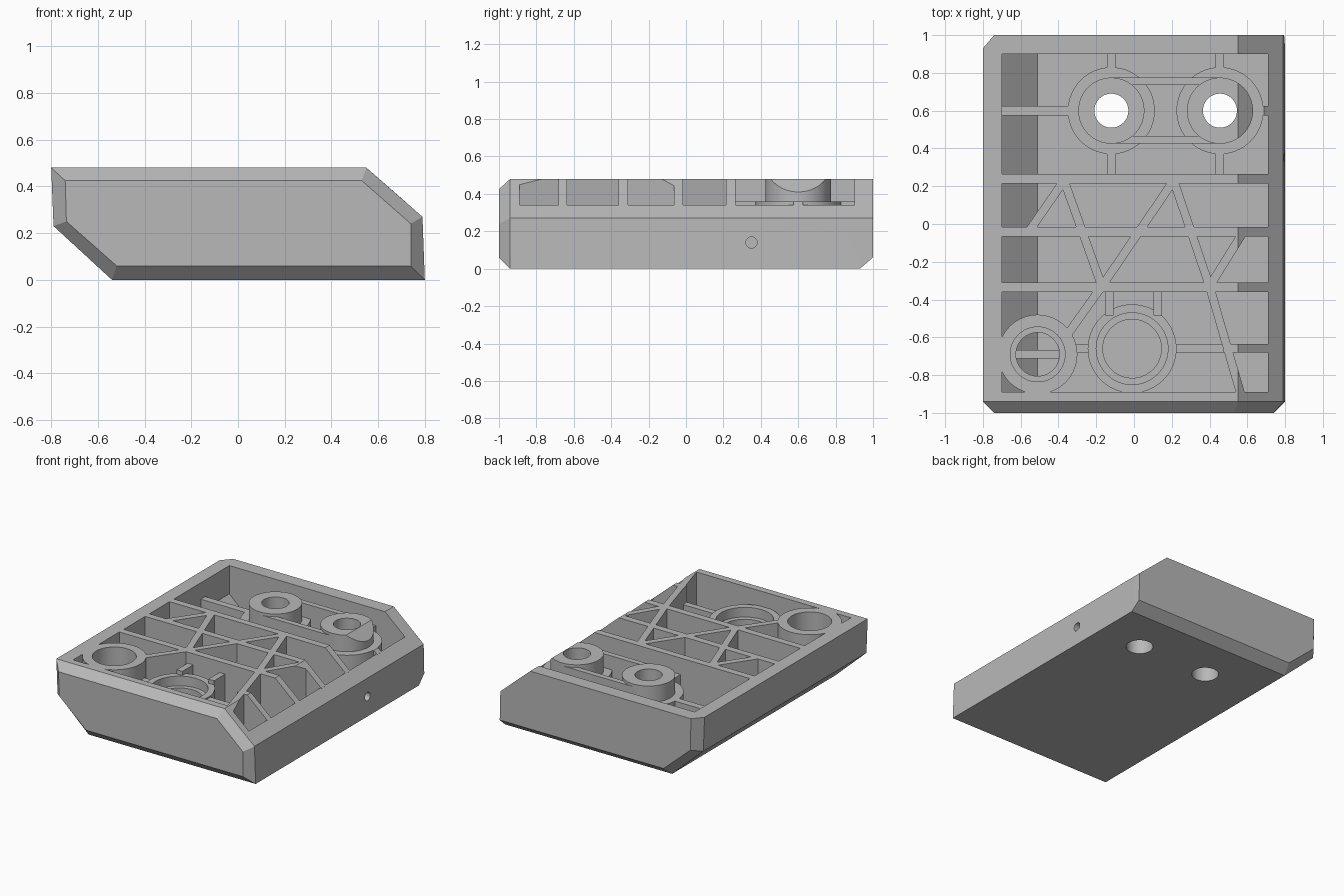
import bpy, bmesh
from math import cos, sin, pi, atan2, hypot
from mathutils import Matrix, Vector

if "Cube" in bpy.data.objects:
    bpy.data.objects.remove(bpy.data.objects["Cube"], do_unlink=True)

grey = bpy.data.materials.new("plain grey")
grey.use_nodes = True
COLOUR = (0.48, 0.48, 0.48, 1)
grey.diffuse_color = COLOUR
grey.node_tree.nodes["Principled BSDF"].inputs["Base Color"].default_value = COLOUR

TOP, LOW, BASE = 0.48, 0.36, 0.05


def finish(name, bm):
    bmesh.ops.recalc_face_normals(bm, faces=bm.faces)
    mesh = bpy.data.meshes.new(name)
    bm.to_mesh(mesh)
    bm.free()
    mesh.materials.append(grey)
    obj = bpy.data.objects.new(name, mesh)
    bpy.context.collection.objects.link(obj)
    return obj


def loft(name, sections):
    """Skin matching (x, z) outlines, each given with its y."""
    bm = bmesh.new()
    rings = [[bm.verts.new((x, y, z)) for x, z in pts] for y, pts in sections]
    for a, b in zip(rings, rings[1:]):
        for i in range(len(a)):
            j = (i + 1) % len(a)
            bm.faces.new((a[i], a[j], b[j], b[i]))
    bm.faces.new(rings[0])
    bm.faces.new(rings[-1])
    return finish(name, bm)


def ring(name, x, y, inner, outer, top):
    bm = bmesh.new()
    n = 64
    profile = [(inner, BASE), (outer, BASE), (outer, top), (inner, top)]
    cols = [[bm.verts.new((x + r * cos(2 * pi * k / n), y + r * sin(2 * pi * k / n), z))
             for r, z in profile] for k in range(n)]
    for k in range(n):
        a, b = cols[k], cols[(k + 1) % n]
        for i in range(4):
            j = (i + 1) % 4
            bm.faces.new((a[i], a[j], b[j], b[i]))
    return finish(name, bm)


def rib(name, start, end, top=TOP, width=0.045):
    """Upright rib between two plan points."""
    dx, dy = end[0] - start[0], end[1] - start[1]
    place = (Matrix.Translation(((start[0] + end[0]) / 2, (start[1] + end[1]) / 2, (BASE + top) / 2))
             @ Matrix.Rotation(atan2(dy, dx), 4, 'Z')
             @ Matrix.Diagonal((hypot(dx, dy), width, top - BASE, 1)))
    bm = bmesh.new()
    bmesh.ops.create_cube(bm, size=1, matrix=place)
    return finish(name, bm)


def cylinder(name, centre, radius, depth, axis='Z'):
    bm = bmesh.new()
    turn = Matrix.Rotation(pi / 2, 4, 'Y') if axis == 'X' else Matrix.Identity(4)
    bmesh.ops.create_cone(bm, cap_ends=True, segments=64, radius1=radius, radius2=radius,
                          depth=depth, matrix=Matrix.Translation(Vector(centre)) @ turn)
    return finish(name, bm)


def boolean(obj, cutter, operation):
    mod = obj.modifiers.new("cut", 'BOOLEAN')
    mod.operation, mod.solver, mod.object = operation, 'EXACT', cutter
    bpy.context.view_layer.update()
    deps = bpy.context.evaluated_depsgraph_get()
    mesh = bpy.data.meshes.new_from_object(obj.evaluated_get(deps))
    obj.modifiers.clear()
    obj.data = mesh


# Outer body: bevelled front, bevelled lower and side edge at the back
full = [(-0.8, TOP), (0.55, TOP), (0.79, 0.27), (0.8, 0), (-0.54, 0), (-0.79, 0.23)]
front = [(-0.74, 0.425), (0.53, 0.425), (0.74, 0.24), (0.74, 0.06), (-0.52, 0.06), (-0.735, 0.25)]
back = [(-0.74, TOP), (0.55, TOP), (0.79, 0.27), (0.795, 0.06), (-0.52, 0.06), (-0.735, 0.25)]
body = loft("body_shell", [(-1, front), (-0.94, full), (0.93, full), (1, back)])

# Hollow interior, fastener holes and side hole
hollow = [(-0.7, 0.6), (-0.7, 0.275), (-0.51, 0.1), (0.71, 0.1), (0.71, 0.6)]
cutters = [loft("hollow_cutter", [(-0.89, hollow), (0.9, hollow)]),
           cylinder("side_hole_cutter", (0.8, 0.35, 0.14), 0.03, 0.14, 'X')]
BOSSES = [(-0.12, 0.6), (0.455, 0.6)]
cutters += [cylinder("bolt_hole_cutter", (x, y, 0), 0.09, 0.5) for x, y in BOSSES]
for c in cutters:
    boolean(body, c, 'DIFFERENCE')

inner = []

# Long cross ribs
for y in (0.24, -0.04, -0.335):
    inner.append(rib("cross_rib", (-0.71, y), (0.72, y), width=0.05))
inner.append(rib("short_cross_rib", (0.47, -0.658), (0.72, -0.658)))

# Zigzag bracing ribs
for a, b in [((-0.55, -0.03), (-0.37, 0.23)), ((-0.37, 0.23), (-0.17, -0.33)),
             ((-0.17, -0.33), (0.21, 0.23)), ((0.21, 0.23), (0.4, -0.33)),
             ((0.4, -0.33), (0.58, -0.04)), ((0.4, -0.33), (0.565, -0.9)),
             ((-0.17, -0.33), (-0.37, -0.61))]:
    inner.append(rib("brace_rib", a, b))

# Rear bosses with collars and small ribs
for x, y in BOSSES:
    inner.append(ring("rear_boss", x, y, 0.09, 0.175, TOP))
    inner.append(ring("rear_boss_collar", x, y, 0.16, 0.23, LOW))
    inner.append(rib("rear_stub", (x, y + 0.21), (x, 0.91), LOW))
    inner.append(rib("rear_stub", (x, 0.25), (x, y - 0.21), LOW))
inner.append(rib("rear_side_rib", (-0.71, 0.6), (-0.33, 0.6), LOW, 0.05))
inner.append(rib("rear_side_rib", (0.66, 0.6), (0.72, 0.6), LOW, 0.05))
for y in (0.445, 0.755):
    inner.append(rib("boss_bridge", (-0.12, y), (0.455, y), 0.46, 0.04))

# Front corner socket with a bar across it
inner.append(ring("corner_socket", -0.51, -0.69, 0.145, 0.21, TOP))
inner.append(ring("corner_socket_step", -0.51, -0.69, 0.115, 0.16, 0.3))
inner.append(rib("corner_socket_bar", (-0.64, -0.69), (-0.38, -0.69), 0.28))

# Front middle socket, lower than the rim
inner.append(ring("middle_socket", -0.01, -0.66, 0.19, 0.235, 0.37))
inner.append(ring("middle_socket_step", -0.01, -0.66, 0.155, 0.2, 0.3))
for x in (-0.13, 0.125):
    inner.append(rib("socket_stub", (x, -0.33), (x, -0.485), 0.4))
inner.append(rib("socket_side_rib", (-0.33, -0.66), (-0.22, -0.66), LOW))
inner.append(rib("socket_side_rib", (0.2, -0.658), (0.49, -0.658), LOW))

# Trim the inner parts to the body's slopes
limits = [(-0.705, 0.6), (-0.705, 0.23), (-0.53, BASE + 0.01), (0.715, BASE + 0.01),
          (0.715, 0.336), (0.413, 0.6)]
envelope = loft("trim_envelope", [(-0.9, limits), (0.91, limits)])
for obj in inner:
    boolean(obj, envelope, 'INTERSECT')

for c in cutters + [envelope]:
    bpy.data.objects.remove(c, do_unlink=True)

# Smooth round walls, crisp edges
bpy.ops.object.select_all(action='DESELECT')
for obj in inner + [body]:
    obj.select_set(True)
bpy.context.view_layer.objects.active = body
bpy.ops.object.shade_smooth_by_angle(angle=pi / 7)
